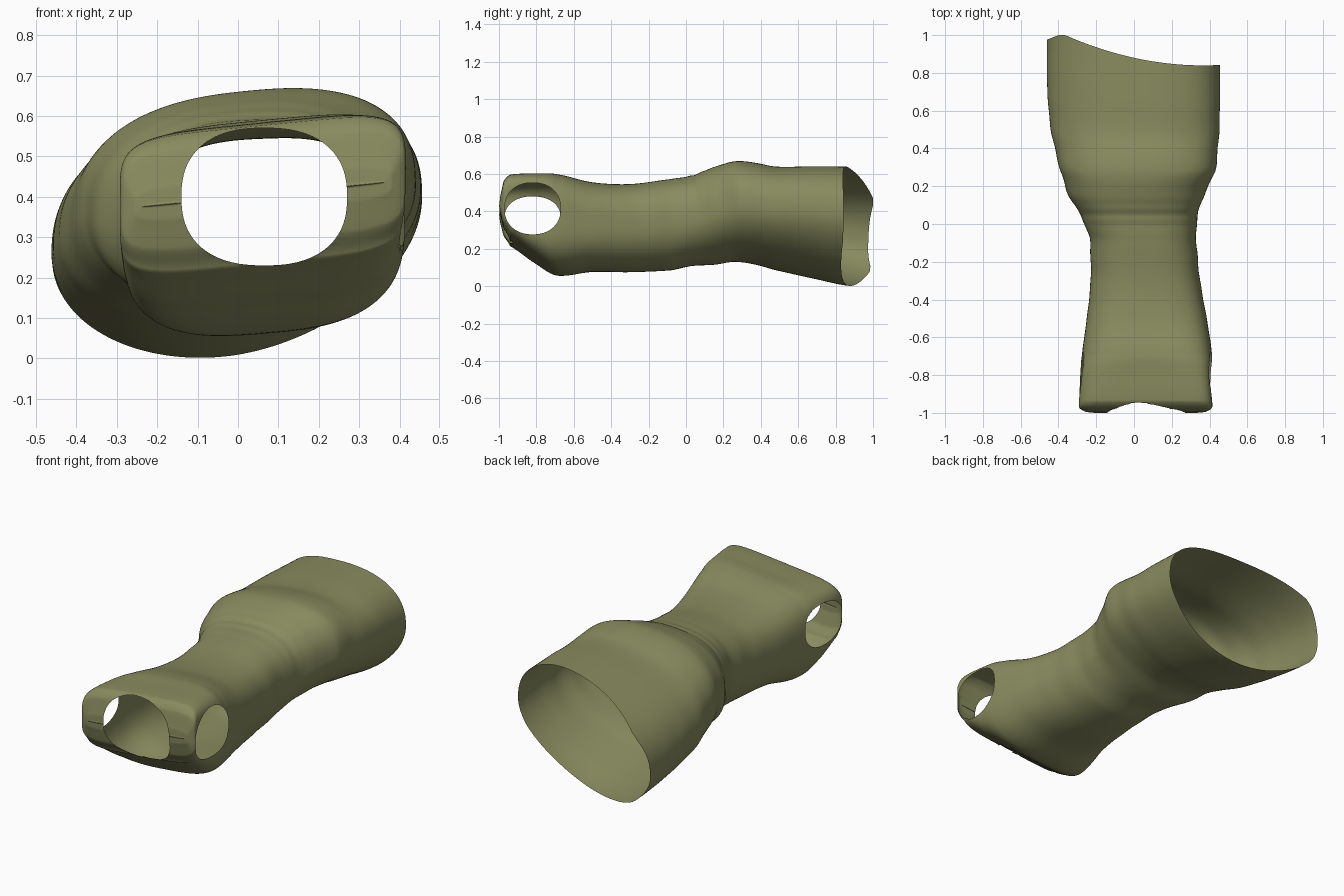
import bpy, bmesh, math

if "Cube" in bpy.data.objects:
    bpy.data.objects.remove(bpy.data.objects["Cube"])

# Stations along the garment: y, left x, right x, bottom z, top z, tilt, squareness
ST = [(-1.0, -.21, .335, .405, .405, .10, 4.0),
      (-.995, -.255, .38, .355, .46, .10, 5.0),
      (-.975, -.288, .412, .285, .545, .10, 5.5),
      (-.94, -.292, .414, .23, .58, .10, 5.5),
      (-.80, -.285, .410, .13, .588, .10, 5.0),
      (-.69, -.275, .412, .062, .59, .09, 3.7),
      (-.50, -.25, .385, .077, .553, .05, 3.0),
      (-.30, -.23, .35, .075, .545, .04, 2.7),
      (-.08, -.235, .33, .085, .572, .04, 2.6),
      (.03, -.275, .335, .108, .59, .05, 2.6),
      (.15, -.345, .37, .115, .635, .08, 2.5),
      (.28, -.39, .43, .13, .665, .10, 2.5),
      (.50, -.44, .45, .085, .635, .13, 2.4),
      (.75, -.46, .455, .04, .635, .15, 2.35),
      (1.0, -.46, .455, .0, .635, .16, 2.3)]
SIDES, SUB = 200, 12


def spline(a, b, c, d, t):
    return [.5 * (2*q + (r - p)*t + (2*p - 5*q + 4*r - s)*t*t + (3*q - p - 3*r + s)*t**3)
            for p, q, r, s in zip(a, b, c, d)]


def section(y, xl, xr, zb, zt, tilt, n):
    """Tilted, squared-off oval ring, rounder underneath than on top."""
    xc, zc, w, big = (xl + xr)/2, (zb + zt)/2, (xr - xl)/2, (zt - zb)/2
    h = math.sqrt(max(big**2 - (tilt*w)**2, 1e-8))
    under = n*(1 - .17*min(1, max(0, (y + .98)/.2)))
    ring = []
    for i in range(SIDES):
        a = 2*math.pi*i/SIDES
        c, s = math.cos(a), math.sin(a)
        e = n if s >= 0 else under
        r = (abs(c)**e + abs(s)**e)**(-1/e)
        x = xc + w*r*c
        z = zc + tilt*w*r*c + h*r*s
        yy = y
        if y > .4:  # slanted hem
            hem = min(1.0, .88 - .22*x + .3*x*x) - max(0, -.4 - x)*.4
            hem -= .1*max(0, .25 - z)
            yy = .4 + (y - .4)*(hem - .4)/.6
        # soft folds around the waist and along the flanks
        fold = .0025*math.exp(-((yy - .05)/.05)**2)*math.sin(yy*95)*max(s, 0)
        fold += .003*math.exp(-((yy - .1)/.45)**2)*math.sin(yy*38 + 5*z)*abs(c)**3
        ring.append((x + fold*c, yy, z + fold*s))
    return ring


bm = bmesh.new()
rings = []
for k in range(len(ST) - 1):
    a, b, c, d = ST[max(k-1, 0)], ST[k], ST[k+1], ST[min(k+2, len(ST)-1)]
    for j in range(SUB + (k == len(ST) - 2)):
        p = spline(a, b, c, d, j/SUB)
        p[0] = b[0] + (c[0] - b[0])*j/SUB
        rings.append([bm.verts.new(v) for v in section(*p)])
for r0, r1 in zip(rings, rings[1:]):
    for i in range(SIDES):
        m = (i + 1) % SIDES
        bm.faces.new((r0[i], r0[m], r1[m], r1[i]))
# Shoulder fold: weld the flattened end ring shut
bmesh.ops.remove_doubles(bm, verts=rings[0], dist=.001)


def cut_hole(axis, cu, cz, ru, rz, n, where):
    """Remove faces inside an oval seen along one axis, then tidy the rim."""
    def level(p):
        return (abs((p[axis] - cu)/ru)**n + abs((p[2] - cz)/rz)**n)**(1/n)
    dead = []
    for f in bm.faces:
        p = f.calc_center_median()
        if where(p) and level(p) < 1:
            dead.append(f)
    touched = {v for f in dead for v in f.verts}
    bmesh.ops.delete(bm, geom=dead, context='FACES')
    for v in touched:
        if v.is_valid and v.is_boundary:
            g = level(v.co)
            if .88 < g < 1.12:
                v.co[axis] = cu + (v.co[axis] - cu)/g
                v.co.z = cz + (v.co.z - cz)/g


# Neck opening, then both arm openings
cut_hole(0, .065, .40, .205, .17, 2.4, lambda p: p.y < -.85)
cut_hole(1, -.82, .415, .15, .138, 2.2, lambda p: p.y < -.6 and p.x > .35)
cut_hole(1, -.82, .365, .15, .115, 2.2, lambda p: p.y < -.6 and p.x < -.22)

bmesh.ops.recalc_face_normals(bm, faces=bm.faces[:])
me = bpy.data.meshes.new("tank_top")
bm.to_mesh(me)
bm.free()
ob = bpy.data.objects.new("tank_top", me)
bpy.context.collection.objects.link(ob)
me.shade_smooth()

# Olive cloth
mat = bpy.data.materials.new("olive cloth")
mat.diffuse_color = (.25, .26, .115, 1)
mat.use_nodes = True
mat.node_tree.nodes["Principled BSDF"].inputs["Base Color"].default_value = mat.diffuse_color
me.materials.append(mat)
